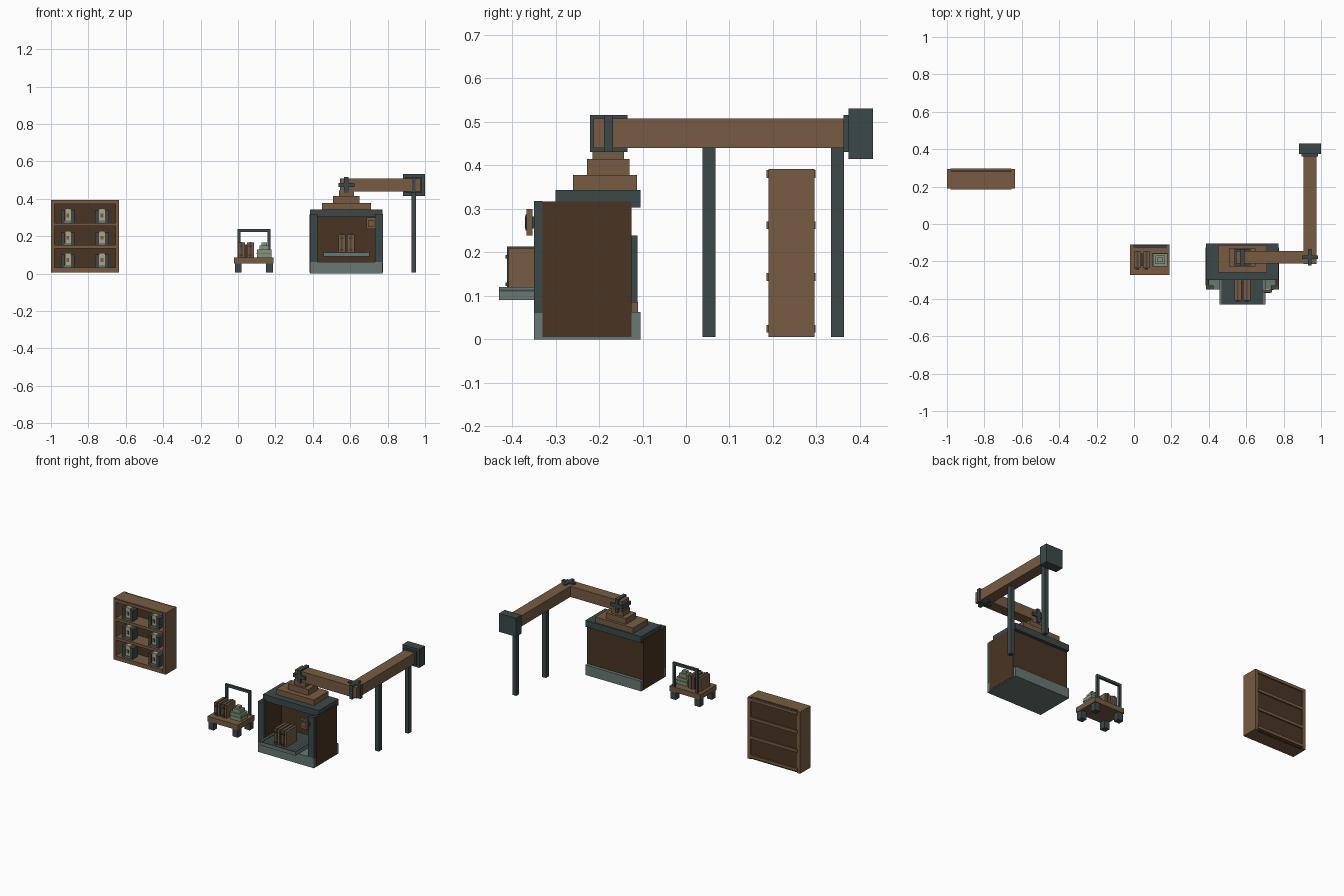
import bpy, bmesh
from mathutils import Vector

if "Cube" in bpy.data.objects:
    bpy.data.objects.remove(bpy.data.objects["Cube"], do_unlink=True)


def linear(c):
    return c / 12.92 if c <= 0.04045 else ((c + 0.055) / 1.055) ** 2.4


def material(name, code):
    rgb = [linear(int(code[i:i + 2], 16) / 255) for i in (0, 2, 4)] + [1]
    m = bpy.data.materials.new(name)
    m.use_nodes = True
    m.diffuse_color = rgb
    m.node_tree.nodes["Principled BSDF"].inputs["Base Color"].default_value = rgb
    return m


BROWN = material("warm brown", "785C42")
DARK = material("dark brown", "4A3524")
TEAL = material("dark teal", "3C4949")
PALE = material("pale teal", "687872")
SAGE = material("sage green", "84947A")
BEIGE = material("beige", "B0A588")


def build(name, mat, *boxes):
    """One object from boxes, each given as x, y and z ranges."""
    bm = bmesh.new()
    for xs, ys, zs in boxes:
        lo, hi = (Vector(v) for v in zip(xs, ys, zs))
        verts = bmesh.ops.create_cube(bm, size=1)["verts"]
        bmesh.ops.scale(bm, vec=hi - lo, verts=verts)
        bmesh.ops.translate(bm, vec=(lo + hi) / 2, verts=verts)
    mesh = bpy.data.meshes.new(name)
    bm.to_mesh(mesh)
    bm.free()
    mesh.materials.append(mat)
    ob = bpy.data.objects.new(name, mesh)
    bpy.context.collection.objects.link(ob)
    return ob


def around(c, half):
    return (c - half, c + half)


def suitcases(name, x, ys, zs):
    """Pair of upright cases with straps and front latches."""
    y0, y1 = ys
    z0, z1 = zs
    for side, dx in (("left", 0.024), ("right", -0.024)):
        c = x + dx
        build(name + "_case_" + side, BROWN, (around(c, 0.019), ys, zs))
        build(name + "_strap_" + side, TEAL,
              (around(c, 0.005), (y0 - 0.004, y1 + 0.004), (z0, z1 + 0.003)))
        build(name + "_latches_" + side, DARK,
              *[(around(c, 0.009), (y0 - 0.007, y0), around(z, 0.004))
                for z in (z0 + 0.012, z1 - 0.02)])
    build(name + "_spacer", DARK, (around(x, 0.006), (y0 + 0.01, y1 - 0.01), (z0, z1 - 0.01)))


# Booth: base, walls, front posts and roof
BX = 0.579
build("booth_base", PALE, (around(BX, 0.194), (-0.35, -0.105), (0, 0.063)))
build("booth_side_walls", DARK,
      *[(around(BX + s * 0.187, 0.0095), (-0.33, -0.125), (0.005, 0.317)) for s in (-1, 1)])
build("booth_back_wall", DARK, (around(BX, 0.18), (-0.14, -0.125), (0.06, 0.31)))
build("booth_front_posts", TEAL,
      *[(around(BX + s * 0.174, 0.021), (-0.35, -0.33), (0.06, 0.318)) for s in (-1, 1)])
build("booth_roof", TEAL, (around(BX, 0.194), (-0.30, -0.105), (0.303, 0.343)))

# Tray across the opening with luggage on it
build("booth_tray", PALE, (around(BX, 0.123), (-0.43, -0.20), (0.09, 0.11)))
build("booth_tray_top", TEAL, (around(BX, 0.123), (-0.43, -0.20), (0.11, 0.114)))
build("booth_tray_rails", PALE,
      *[(around(BX + s * 0.117, 0.006), (-0.43, -0.20), (0.114, 0.12)) for s in (-1, 1)])
suitcases("booth", BX, (-0.408, -0.30), (0.114, 0.21))

# Small framed plate on the front post
build("wall_plate", BROWN, (around(0.713, 0.025), (-0.367, -0.353), (0.238, 0.299)))
build("wall_plate_inset", DARK, (around(0.713, 0.017), (-0.369, -0.366), (0.25, 0.287)))
build("wall_plate_centre", BROWN, (around(0.713, 0.013), (-0.37, -0.368), (0.255, 0.282)))
build("wall_plate_bracket", TEAL, (around(0.735, 0.01), (-0.354, -0.349), (0.255, 0.282)))

# Stepped hood on the roof
build("hood_steps", BROWN,
      (around(BX, 0.131), (-0.26, -0.113), (0.343, 0.378)),
      (around(BX, 0.07), (-0.228, -0.13), (0.378, 0.415)),
      (around(BX, 0.04), (-0.215, -0.143), (0.415, 0.445)))

# Square duct running sideways, then back
DZ = (0.44, 0.507)
DX, DY = 0.94, -0.178
build("duct_side", BROWN, ((0.545, 0.93), around(DY, 0.034), DZ))
build("duct_back", BROWN, (around(DX, 0.035), (-0.213, 0.37), DZ))
build("hood_joint", TEAL,
      (around(BX, 0.011), around(DY, 0.043), (0.43, 0.516)),
      (around(BX, 0.043), around(DY, 0.043), (0.463, 0.484)))
build("corner_joint", TEAL,
      (around(DX, 0.043), around(DY, 0.01), (0.43, 0.516)),
      (around(DX, 0.01), around(DY, 0.043), (0.43, 0.516)))
build("duct_collar", TEAL, (around(DX, 0.045), (0.362, 0.377), (0.43, 0.516)))
build("duct_end_box", TEAL, (around(DX, 0.059), (0.374, 0.43), (0.415, 0.531)))
for name, y in (("front", 0.053), ("back", 0.348)):
    build("duct_leg_" + name, TEAL, (around(DX, 0.013), around(y, 0.015), (0.005, 0.44)))

# Luggage cart
CX, CY = 0.085, -0.192
build("cart_deck", BROWN, (around(CX, 0.106), around(CY, 0.082), (0.054, 0.086)))
build("cart_legs", TEAL,
      *[(around(CX + sx * 0.084, 0.018), around(CY + sy * 0.06, 0.018), (0.005, 0.055))
        for sx in (-1, 1) for sy in (-1, 1)])
build("cart_handle", TEAL,
      *[(around(CX + s * 0.08, 0.008), (-0.126, -0.112), (0.08, 0.238)) for s in (-1, 1)],
      (around(CX, 0.088), (-0.126, -0.112), (0.222, 0.238)))
suitcases("cart", 0.042, (-0.235, -0.148), (0.086, 0.165))
build("cart_parcel", SAGE,
      (around(0.14, 0.038), around(-0.192, 0.034), (0.086, 0.128)),
      (around(0.14, 0.026), around(-0.192, 0.023), (0.128, 0.15)),
      (around(0.14, 0.014), around(-0.192, 0.012), (0.15, 0.166)))
build("cart_parcel_band", PALE, (around(0.14, 0.040), around(-0.192, 0.036), (0.104, 0.111)))

# Display shelf: frame, back panel and boards
SX = -0.818
build("shelf_sides", BROWN,
      *[(around(SX + s * 0.172, 0.01), (0.19, 0.295), (0.005, 0.392)) for s in (-1, 1)])
build("shelf_top_and_bottom", BROWN,
      *[(around(SX, 0.165), (0.19, 0.279), z) for z in ((0.005, 0.025), (0.372, 0.392))])
build("shelf_back", DARK, (around(SX, 0.164), (0.278, 0.29), (0.006, 0.39)))
levels = (0.024, 0.143, 0.262, 0.38)
build("shelf_boards", BROWN,
      *[(around(SX, 0.163), (0.185, 0.298), around(z, 0.009)) for z in levels])

# Lanterns, two on each shelf level
for row, z in enumerate(levels[:3]):
    for side, x in (("right", -0.91), ("left", -0.727)):
        base = z + 0.009
        tag = "lantern_%s_%d" % (side, row + 1)
        build(tag + "_body", BEIGE, (around(x, 0.016), (0.205, 0.245), (base, base + 0.076)))
        build(tag + "_sides", TEAL,
              *[(around(x + s * 0.027, 0.010), (0.2, 0.25), (base, base + 0.068))
                for s in (-1, 1)])
        build(tag + "_mark", BROWN, (around(x, 0.007), (0.2, 0.206), around(base + 0.04, 0.01)))
        build(tag + "_foot", PALE, (around(x, 0.018), (0.2, 0.25), (base, base + 0.012)))
